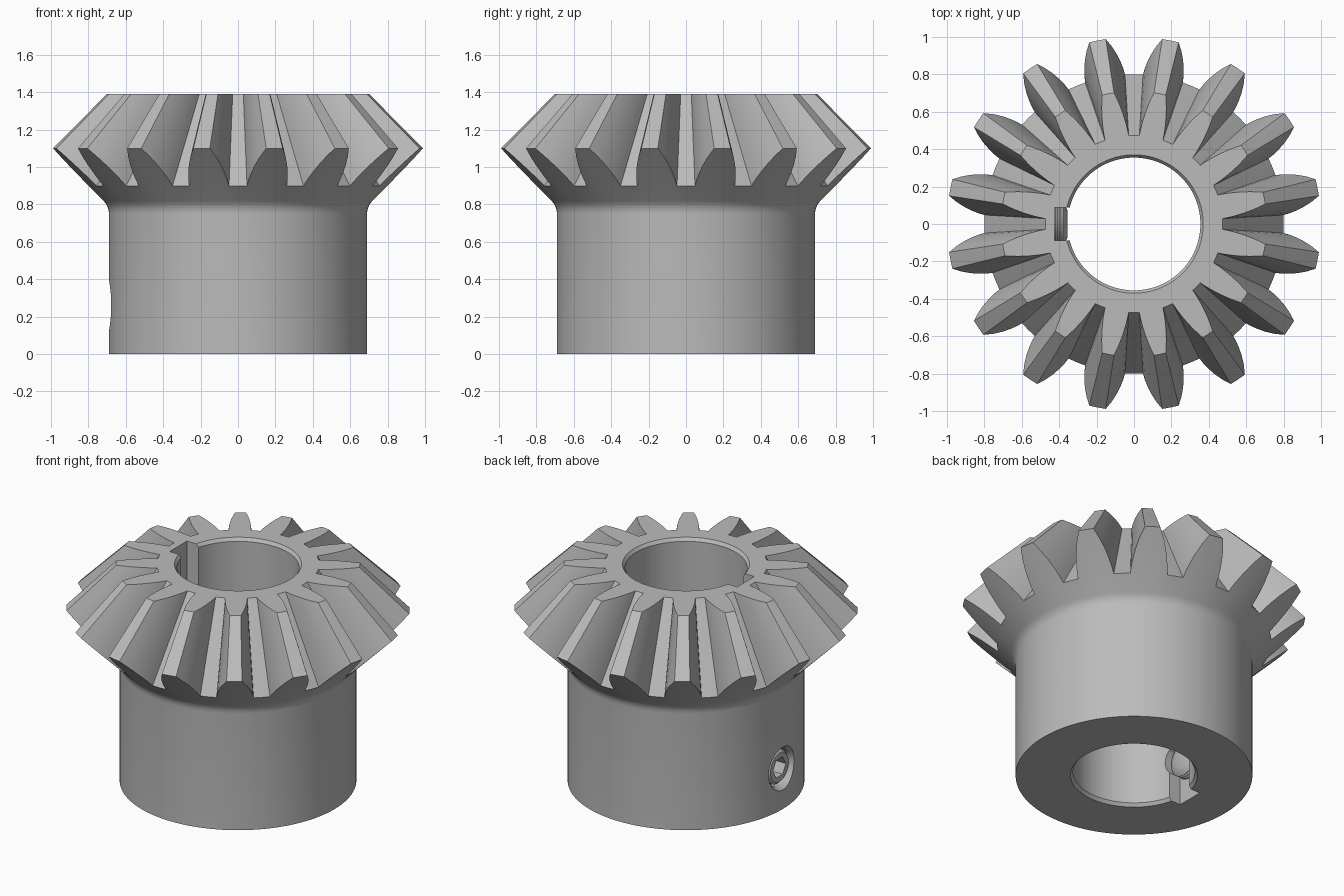
import bpy, bmesh
from math import pi, cos, sin, radians
from mathutils import Vector

if "Cube" in bpy.data.objects:
    bpy.data.objects.remove(bpy.data.objects["Cube"])

steel = bpy.data.materials.new("steel_grey")
steel.use_nodes = True
GREY = (0.5, 0.5, 0.5, 1)
steel.diffuse_color = GREY
steel.node_tree.nodes["Principled BSDF"].inputs["Base Color"].default_value = GREY


def loft(name, rings, closed=False):
    """Skin a list of equal-length point rings; capped unless closed."""
    bm = bmesh.new()
    loops = [[bm.verts.new(p) for p in ring] for ring in rings]
    pairs = list(zip(loops, loops[1:]))
    if closed:
        pairs.append((loops[-1], loops[0]))
    else:
        bm.faces.new(loops[0])
        bm.faces.new(loops[-1])
    for a, b in pairs:
        n = len(a)
        for i in range(n):
            j = (i + 1) % n
            bm.faces.new((a[i], a[j], b[j], b[i]))
    bmesh.ops.recalc_face_normals(bm, faces=bm.faces)
    mesh = bpy.data.meshes.new(name)
    bm.to_mesh(mesh)
    bm.free()
    mesh.materials.append(steel)
    obj = bpy.data.objects.new(name, mesh)
    bpy.context.collection.objects.link(obj)
    return obj


def activate(obj):
    bpy.ops.object.select_all(action='DESELECT')
    obj.select_set(True)
    bpy.context.view_layer.objects.active = obj


def cut(obj, cutter):
    activate(obj)
    mod = obj.modifiers.new("cut", 'BOOLEAN')
    mod.operation = 'DIFFERENCE'
    mod.solver = 'EXACT'
    mod.object = cutter
    bpy.ops.object.modifier_apply(modifier=mod.name)
    bpy.data.objects.remove(cutter)


def smooth(obj):
    activate(obj)
    bpy.ops.object.shade_smooth_by_angle(angle=radians(30))


# Tooth outline on the 45 degree back cone: (radius, half width), root to tip
TEETH = 16
TOP, APEX = 1.39, 2.1
flank = [(0.8, 0.109), (0.835, 0.106), (0.87, 0.099),
         (0.91, 0.088), (0.955, 0.07), (1.0, 0.045)]
pitch = 2 * pi / TEETH
tooth = [(0.8, -pitch / 2)]
tooth += [(r, -w / r) for r, w in flank] + [(1.0, 0)]
tooth += [(r, w / r) for r, w in reversed(flank)]
outline = [(r, a + (k + 0.5) * pitch) for k in range(TEETH) for r, a in tooth]

back_ring = [Vector((r * cos(a), r * sin(a), r + 0.1)) for r, a in outline]
apex = Vector((0, 0, APEX))
# Teeth taper toward the cone apex and stop at the flat top
top_ring = [apex + (p - apex) * ((APEX - TOP) / (APEX - p.z)) for p in back_ring]


def circle(r, z):
    return [(r * cos(a), r * sin(a), z) for _, a in outline]


# Gear body: chamfered bore, toothed cone, fillet and hub
bore = [circle(0.37, 0), circle(0.355, 0.02), circle(0.355, TOP - 0.02), circle(0.37, TOP)]
fillet = [circle(0.69 + 0.0966 * (1 - cos(t)), 0.75 + 0.0966 * sin(t))
          for t in (radians(d) for d in (45, 36, 27, 18, 9, 0))]
gear = loft("gear_body", bore + [top_ring, back_ring] + fillet + [circle(0.69, 0)], closed=True)

# Keyway through the bore
key = loft("keyway_cutter", [[(x, y, z) for x, y in
           ((-0.425, -0.088), (-0.2, -0.088), (-0.2, 0.088), (-0.425, 0.088))]
           for z in (-0.1, 1.5)])
cut(gear, key)

# Radial screw hole
SCREW_Z, SIDES = 0.26, 48


def disc(x, r, hexagon=False):
    pts = []
    for i in range(SIDES):
        a = 2 * pi * i / SIDES
        q = r / cos(a % (pi / 3) - pi / 6) if hexagon else r
        pts.append((x, q * cos(a), SCREW_Z + q * sin(a)))
    return pts


hole = loft("screw_hole_cutter", [disc(-0.3, 0.117), disc(-0.66, 0.117), disc(-0.74, 0.17)])
cut(gear, hole)
smooth(gear)

# Set screw with ridged shank and hexagonal socket
rings = [disc(-0.355, 0.07), disc(-0.37, 0.1)]
for i in range(13):
    x = -0.38 - 0.02 * i
    rings += [disc(x, 0.115), disc(x - 0.01, 0.106)]
rings += [disc(-0.65, 0.106), disc(-0.665, 0.092),
          disc(-0.665, 0.056, True), disc(-0.56, 0.056, True)]
screw = loft("set_screw", rings)
smooth(screw)
